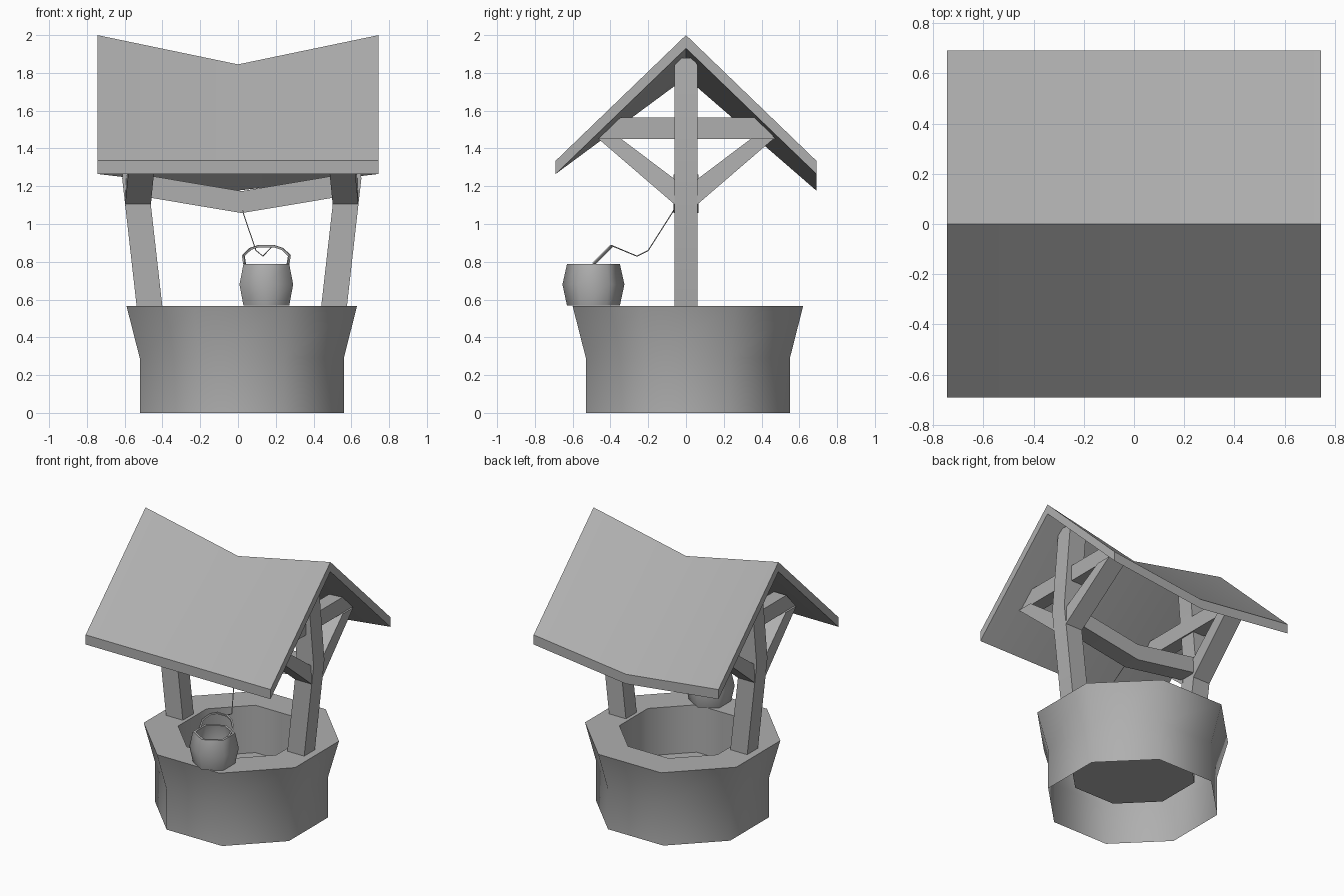
import bpy, bmesh
from math import cos, sin, pi, radians

if "Cube" in bpy.data.objects:
    bpy.data.objects.remove(bpy.data.objects["Cube"])

CX, CY = 0.02, 0.01  # centre of the stone ring and frame

# Mid grey used on every part
grey = bpy.data.materials.new("mid_grey")
grey.diffuse_color = (0.43, 0.43, 0.43, 1)
grey.use_nodes = True
grey.node_tree.nodes["Principled BSDF"].inputs["Base Color"].default_value = grey.diffuse_color


def loft(name, rings, cap_start=True, cap_end=True, smooth=30):
    """Skin a list of point rings, smooth-shaded below an edge angle."""
    bm = bmesh.new()
    loops = [[bm.verts.new(p) for p in ring] for ring in rings]
    n = len(loops[0])
    for a, b in zip(loops, loops[1:]):
        for i in range(n):
            j = (i + 1) % n
            bm.faces.new((a[i], a[j], b[j], b[i]))
    if cap_start:
        bm.faces.new(loops[0][::-1])
    if cap_end:
        bm.faces.new(loops[-1])
    bmesh.ops.recalc_face_normals(bm, faces=bm.faces)
    for f in bm.faces:
        f.smooth = True
    for e in bm.edges:
        e.smooth = len(e.link_faces) == 2 and e.calc_face_angle() < radians(smooth)
    mesh = bpy.data.meshes.new(name)
    bm.to_mesh(mesh)
    bm.free()
    mesh.materials.append(grey)
    obj = bpy.data.objects.new(name, mesh)
    bpy.context.collection.objects.link(obj)
    return obj


def polygon(cx, cy, r, z, n, phase):
    return [(cx + r * cos(phase + 2 * pi * i / n),
             cy + r * sin(phase + 2 * pi * i / n), z) for i in range(n)]


def wire(name, points, radius):
    """Thin four-sided tube along a polyline."""
    cu = bpy.data.curves.new(name, 'CURVE')
    cu.dimensions = '3D'
    cu.bevel_depth = radius
    cu.bevel_resolution = 0
    cu.use_fill_caps = True
    sp = cu.splines.new('POLY')
    sp.points.add(len(points) - 1)
    for p, co in zip(sp.points, points):
        p.co = (*co, 1)
    sp.use_smooth = False
    cu.materials.append(grey)
    obj = bpy.data.objects.new(name, cu)
    bpy.context.collection.objects.link(obj)


# Stone ring: flared octagonal wall, open underneath, with a raised inner floor
k = cos(pi / 8)
wall = [(0.54, 0), (0.54, 0.29), (0.61, 0.565), (0.395, 0.565), (0.395, 0.22)]
loft("stone_ring", [polygon(CX, CY, a / k, z, 8, pi / 8) for a, z in wall],
     cap_start=False, smooth=50)

# Sagging roof: straight front eave, dipped ridge and back eave
rings = []
for x, ridge, back in ((-0.745, 0, 0), (0, -0.155, -0.088), (0.745, 0, 0)):
    top = [(-0.69, 1.335), (0, 2.0 + ridge), (0.69, 1.335 + back)]
    rings.append([(x, y, z) for y, z in top] +
                 [(x, y, z - 0.07) for y, z in top[::-1]])
loft("roof", rings)

# Side frames: bent post, tie beam and two braces on each side
W = 0.068
for side, s in (("left", -1), ("right", 1)):
    loft(side + "_post",
         [[(CX + s * x + a * W, b * w, z)
           for a, b in ((-1, -1), (1, -1), (1, 1), (-1, 1))]
          for x, z, w in ((0.487, 0.55, 0.062), (0.565, 1.24, 0.062),
                          (0.515, 1.84, 0.062), (0.512, 1.88, 0.035))])
    tie = [(-0.475, 1.45), (0.475, 1.45), (0.37, 1.565), (-0.37, 1.565)]
    loft(side + "_tie_beam",
         [[(CX + s * 0.52 + d, y, z) for y, z in tie] for d in (-0.05, 0.05)])
    for end, t in (("front", -1), ("back", 1)):
        brace = [(0.05, 1.095, 0.55), (0.05, 1.23, 0.545),
                 (0.345, 1.452, 0.515), (0.465, 1.452, 0.515)]
        loft(f"{side}_{end}_brace",
             [[(CX + s * x + d, t * y, z) for y, z, x in brace] for d in (-W, W)])

# Sagging crossbar that carries the rope
loft("crossbar",
     [[(x, b * 0.065, z + c * 0.058)
       for b, c in ((-1, -1), (1, -1), (1, 1), (-1, 1))]
      for x, z in ((-0.5, 1.203), (CX, 1.116), (0.54, 1.203))])

# Six-sided hollow bucket standing on the rim
BX, BY = 0.15, -0.49
profile = [(0.14, 0.568), (0.164, 0.68), (0.14, 0.788), (0.122, 0.788),
           (0.14, 0.68), (0.12, 0.59)]
loft("bucket", [polygon(BX, BY, r, z, 6, pi / 2) for r, z in profile], smooth=62)

# Bucket handle, leaning back
arc = [(-0.115, 0), (-0.122, 0.045), (-0.085, 0.08), (-0.04, 0.095),
       (0.04, 0.095), (0.085, 0.08), (0.122, 0.045), (0.115, 0)]
wire("bucket_handle", [(BX + x, BY + h, 0.788 + h) for x, h in arc], 0.008)

# Slack rope from crossbar to handle
wire("rope", [(CX, -0.06, 1.08), (0.095, -0.2, 0.86), (0.132, -0.26, 0.83),
              (0.185, -0.392, 0.885)], 0.003)
